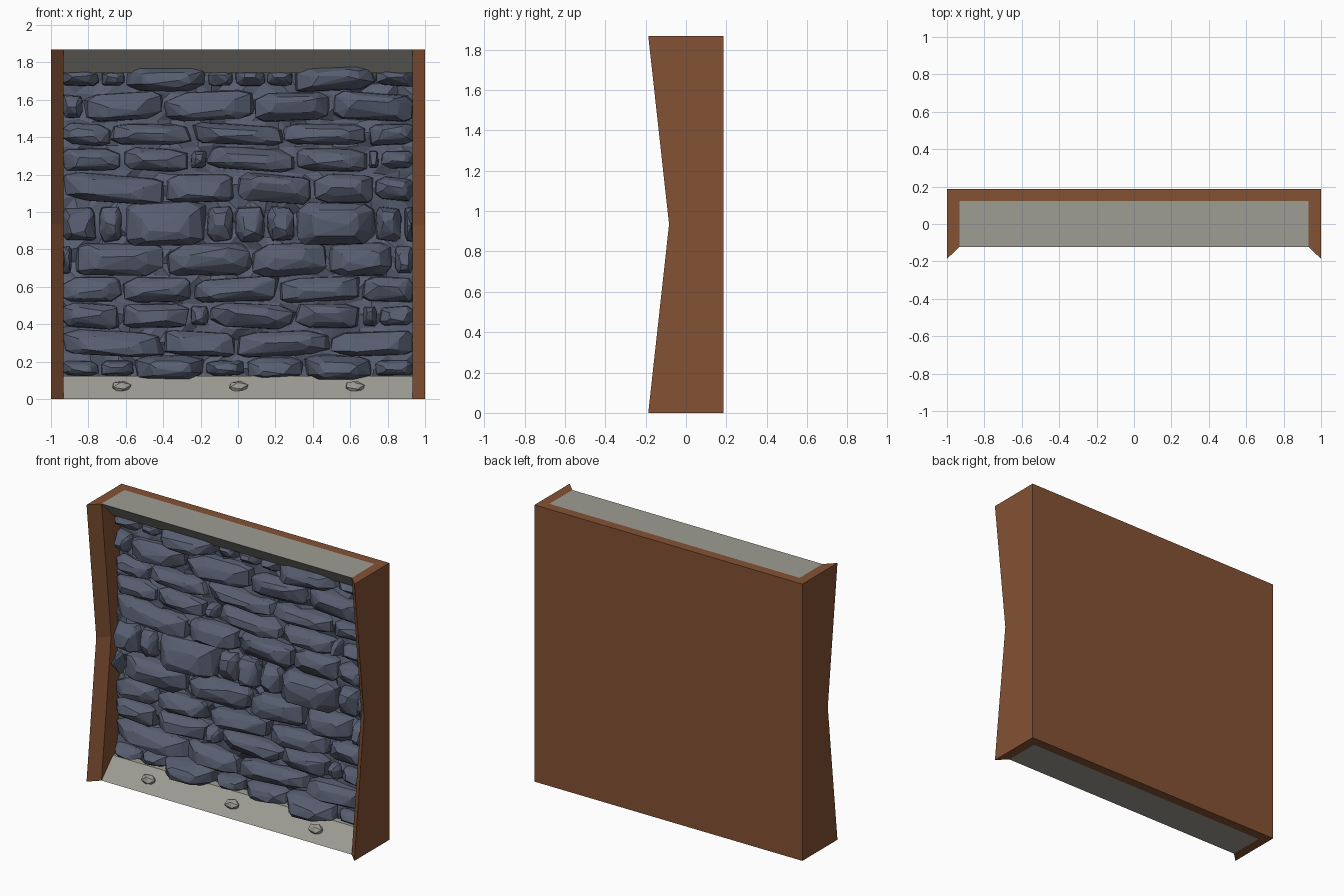
import bpy, bmesh, math, random
from mathutils import Vector, Matrix

if "Cube" in bpy.data.objects:
    bpy.data.objects.remove(bpy.data.objects["Cube"], do_unlink=True)
random.seed(7)

TOP = 1.868      # overall height
HALF = 0.934     # inner half width
DEEP = 0.187     # half of the overall depth
BACK = 0.122     # inner face of the back board


def material(name, rgb):
    # screen colour 0-255 to linear
    linear = [((c / 255 + 0.055) / 1.055) ** 2.4 for c in rgb] + [1]
    m = bpy.data.materials.new(name)
    m.use_nodes = True
    m.diffuse_color = linear
    m.node_tree.nodes["Principled BSDF"].inputs["Base Color"].default_value = linear
    return m


brown = material("brown wood", (132, 82, 52))
grey = material("warm grey stone", (157, 156, 147))
slate = material("blue slate", (87, 94, 112))


def finish(name, bm, mat):
    bmesh.ops.recalc_face_normals(bm, faces=bm.faces)
    mesh = bpy.data.meshes.new(name)
    bm.to_mesh(mesh)
    bm.free()
    mesh.materials.append(mat)
    obj = bpy.data.objects.new(name, mesh)
    bpy.context.collection.objects.link(obj)
    return obj


def loft(name, rings, mat):
    bm = bmesh.new()
    loops = [[bm.verts.new(p) for p in ring] for ring in rings]
    n = len(loops[0])
    for a, b in zip(loops, loops[1:]):
        for i in range(n):
            j = (i + 1) % n
            bm.faces.new((a[i], a[j], b[j], b[i]))
    bm.faces.new(loops[0])
    bm.faces.new(loops[-1])
    return finish(name, bm, mat)


# Wooden frame: U-shaped plan whose side boards narrow at mid height
def frame_ring(z, inset):
    left = [(1, DEEP), (1, inset - DEEP), (HALF, inset - BACK), (HALF, BACK)]
    plan = left + [(-x, y) for x, y in reversed(left)]
    return [(x, y, z) for x, y in plan]


loft("wooden_frame", [frame_ring(0, 0), frame_ring(TOP / 2, 0.103), frame_ring(TOP, 0)], brown)

# Sloped sill and its mirrored lintel
profile = [(-BACK, 0), (BACK, 0), (BACK, 0.124), (0, 0.124)]
for name, place in (("sill", lambda z: z), ("lintel", lambda z: TOP - z)):
    loft(name, [[(x, y, place(z)) for y, z in profile] for x in (-HALF, HALF)], grey)

# Uneven mortar bed behind the stones
bm = bmesh.new()
bmesh.ops.create_grid(bm, x_segments=26, y_segments=24, size=1,
                      matrix=Matrix.Rotation(math.pi / 2, 4, "X"))
for v in bm.verts:
    edge = abs(v.co.x) > 0.99 or abs(v.co.z) > 0.99
    shift = 0 if edge else 0.012
    v.co = Vector((v.co.x * HALF + random.uniform(-shift, shift),
                   0.06 + random.uniform(-0.025, 0.025),
                   TOP / 2 + v.co.z * 0.83 + random.uniform(-shift, shift)))
bmesh.ops.triangulate(bm, faces=bm.faces)
finish("mortar_bed", bm, slate)


# One faceted stone as the hull of three rough rings and a crest
def add_stone(bm, x0, x1, z0, z1, front):
    cx, cz = (x0 + x1) / 2, (z0 + z1) / 2
    hx, hz = (x1 - x0) / 2, (z1 - z0) / 2
    tilt = random.uniform(-0.07, 0.07)
    ridge = random.uniform(-0.5, 0.35)
    outline = []
    for i in range(8):
        a = math.tau * (i + 0.5 + random.uniform(-0.3, 0.3)) / 8
        c, s = math.cos(a), math.sin(a)
        # squared-off oval
        outline.append((math.copysign(abs(c) ** 0.4, c), math.copysign(abs(s) ** 0.5, s)))
    verts = []
    for scale, y, rough in ((1.08, 0.09, 0), (1, 0.4 * front + 0.03, 0.01), (0.64, front, 0.012)):
        for u, w in outline:
            k = scale * random.uniform(0.93, 1.05)
            x = cx + u * hx * k
            z = cz + (w * k + (1 - scale) * ridge) * hz + tilt * u * hx
            x = max(-HALF, min(HALF, x))
            depth = y + random.uniform(-rough, rough)
            # stones sink back where they meet the frame
            if abs(x) > HALF - 0.02:
                depth = max(depth, 0.04)
            verts.append(bm.verts.new((x, depth, z)))
    # slanted crest on the face
    for u in (-0.4, 0.35):
        lift = (ridge + random.uniform(-0.2, 0.2)) * hz
        verts.append(bm.verts.new((cx + u * hx, front - 0.02, cz + lift)))
    hull = bmesh.ops.convex_hull(bm, input=verts)
    loose = {g for g in hull["geom_interior"] + hull["geom_unused"]
             if isinstance(g, bmesh.types.BMVert)}
    bmesh.ops.delete(bm, geom=list(loose), context="VERTS")


# Courses: bottom, top, depth of wide stones, joints in hundredths
courses = [
    (0.11, 0.22, -0.08, (-74, -55, -18, 4, 35, 72)),
    (0.23, 0.36, -0.02, (-40, -1, 49)),
    (0.38, 0.51, -0.02, (-63, -26, -15, 30, 66, 75)),
    (0.52, 0.65, -0.02, (-62, -24, 22, 66)),
    (0.66, 0.83, -0.025, (-88, -39, 7, 48, 83)),
    (0.83, 1.04, -0.06, (-75, -61, -17, -2, 15, 31, 73, 88)),
    (1.05, 1.20, -0.025, (-39, -1, 40, 73)),
    (1.22, 1.34, -0.02, (-62, -26, -16, 30, 69, 76)),
    (1.36, 1.47, -0.02, (-68, -25, 24, 69)),
    (1.49, 1.64, -0.025, (-82, -40, 8, 50)),
    (1.66, 1.77, -0.075, (-74, -60, -17, -2, 15, 30, 73)),
]
for number, (z0, z1, depth, joints) in enumerate(courses, 1):
    bm = bmesh.new()
    bounds = [-HALF] + [j / 100 for j in joints] + [HALF]
    bold = depth < -0.05
    for a, b in zip(bounds, bounds[1:]):
        width, low, high, front = b - a, z0, z1, depth
        if width < 0.34:
            front = max(depth, -0.025) + random.uniform(0, 0.025)
        if width < 0.23:
            low, high = z0 + 0.015, z1 - 0.015
        elif bold and width > 0.34:
            low, high = z0 - 0.01, z1 + 0.01
        # end stones run into the frame
        add_stone(bm, a - 0.01 if a == -HALF else a + 0.01,
                  b + 0.01 if b == HALF else b - 0.01, low, high, front)
    finish(f"stone_course_{number}", bm, slate)

# Small pebbles set into the sill slope
for side, x in (("right", -0.625), ("middle", 0), ("left", 0.625)):
    bm = bmesh.new()
    bmesh.ops.create_icosphere(bm, subdivisions=1, radius=1)
    for v in bm.verts:
        v.co *= random.uniform(0.88, 1.08)
    bm.transform(Matrix.Translation((x, -0.06, 0.066)) @ Matrix.Rotation(math.pi / 4, 4, "X")
                 @ Matrix.Diagonal((0.058, 0.036, 0.032, 1)))
    finish(f"{side}_pebble", bm, grey)
